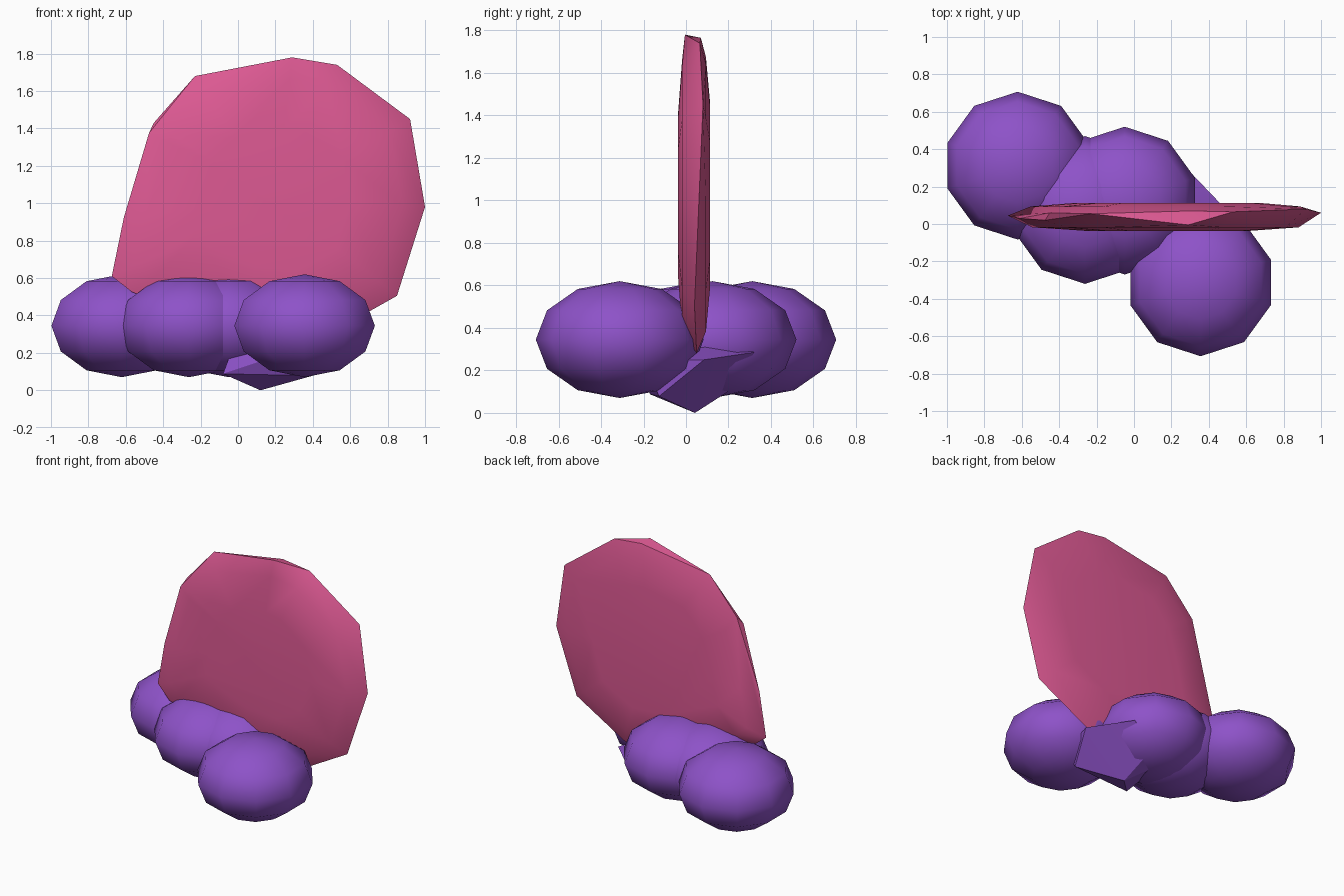
import bpy, bmesh, math
from mathutils import Vector

if "Cube" in bpy.data.objects:
    bpy.data.objects.remove(bpy.data.objects["Cube"])


def material(name, rgb):
    m = bpy.data.materials.new(name)
    m.diffuse_color = (*rgb, 1)
    m.use_nodes = True
    m.node_tree.nodes["Principled BSDF"].inputs["Base Color"].default_value = m.diffuse_color
    return m


purple = material("purple", (0.27, 0.085, 0.58))
pink = material("pink", (0.72, 0.10, 0.29))


def finish(bm, name, mat, angle):
    bmesh.ops.recalc_face_normals(bm, faces=bm.faces[:])
    me = bpy.data.meshes.new(name)
    bm.to_mesh(me)
    bm.free()
    me.materials.append(mat)
    ob = bpy.data.objects.new(name, me)
    bpy.context.collection.objects.link(ob)
    bpy.ops.object.select_all(action='DESELECT')
    ob.select_set(True)
    bpy.context.view_layer.objects.active = ob
    bpy.ops.object.shade_smooth_by_angle(angle=math.radians(angle))
    return ob


def hull(points, name, mat, angle):
    bm = bmesh.new()
    for p in points:
        bm.verts.new(p)
    res = bmesh.ops.convex_hull(bm, input=bm.verts[:])
    loose = [v for v in bm.verts if not v.link_faces]
    bmesh.ops.delete(bm, geom=loose, context='VERTS')
    return finish(bm, name, mat, angle)


# Flattened ten-sided blobs of the base
for i, (x, y) in enumerate([(-0.622, 0.312), (-0.262, 0.075), (-0.05, 0.125), (0.356, -0.312)]):
    bm = bmesh.new()
    bmesh.ops.create_uvsphere(bm, u_segments=10, v_segments=6, radius=1)
    for v in bm.verts:
        v.co = Vector((x + v.co.x * 0.395, y + v.co.y * 0.395, 0.345 + v.co.z * 0.275))
    finish(bm, f"base_blob_{i + 1}", purple, 60)

# Faceted stone poking out below the blobs
hull([(0.12, 0.042, 0.0), (0.40, -0.127, 0.078), (0.485, 0.085, 0.25), (0.26, 0.32, 0.285),
      (0.08, 0.26, 0.14), (-0.08, -0.17, 0.088), (-0.05, -0.16, 0.17), (0.1, -0.1, 0.3),
      (-0.06, 0.2, 0.12), (0.05, 0.1, 0.4), (0.4, -0.2, 0.25)], "base_stone", purple, 20)

# Thin upright lens-shaped slab: rim plus shrunken front and back faces
rim = [(0.29, -0.005, 1.78), (0.53, 0.065, 1.74), (0.92, 0.08, 1.45), (1.0, 0.06, 0.98),
       (0.85, 0.04, 0.505), (0.45, 0.05, 0.28), (0.0, 0.03, 0.32), (-0.567, 0.02, 0.525),
       (-0.675, 0.045, 0.61), (-0.61, 0.03, 0.925), (-0.45, 0.06, 1.43), (-0.23, 0.055, 1.68),
       (-0.476, 0.02, 1.375), (0.31, 0.07, 1.765)]
c = Vector((0.2, 0.0, 1.02))
pts = [Vector(p) for p in rim]
for s, y in ((0.85, -0.018), (0.5, -0.038), (0.86, 0.094), (0.6, 0.112)):
    for p in rim:
        q = c + (Vector(p) - c) * s
        pts.append(Vector((q.x, y, q.z)))
hull(pts, "upright_slab", pink, 30)
